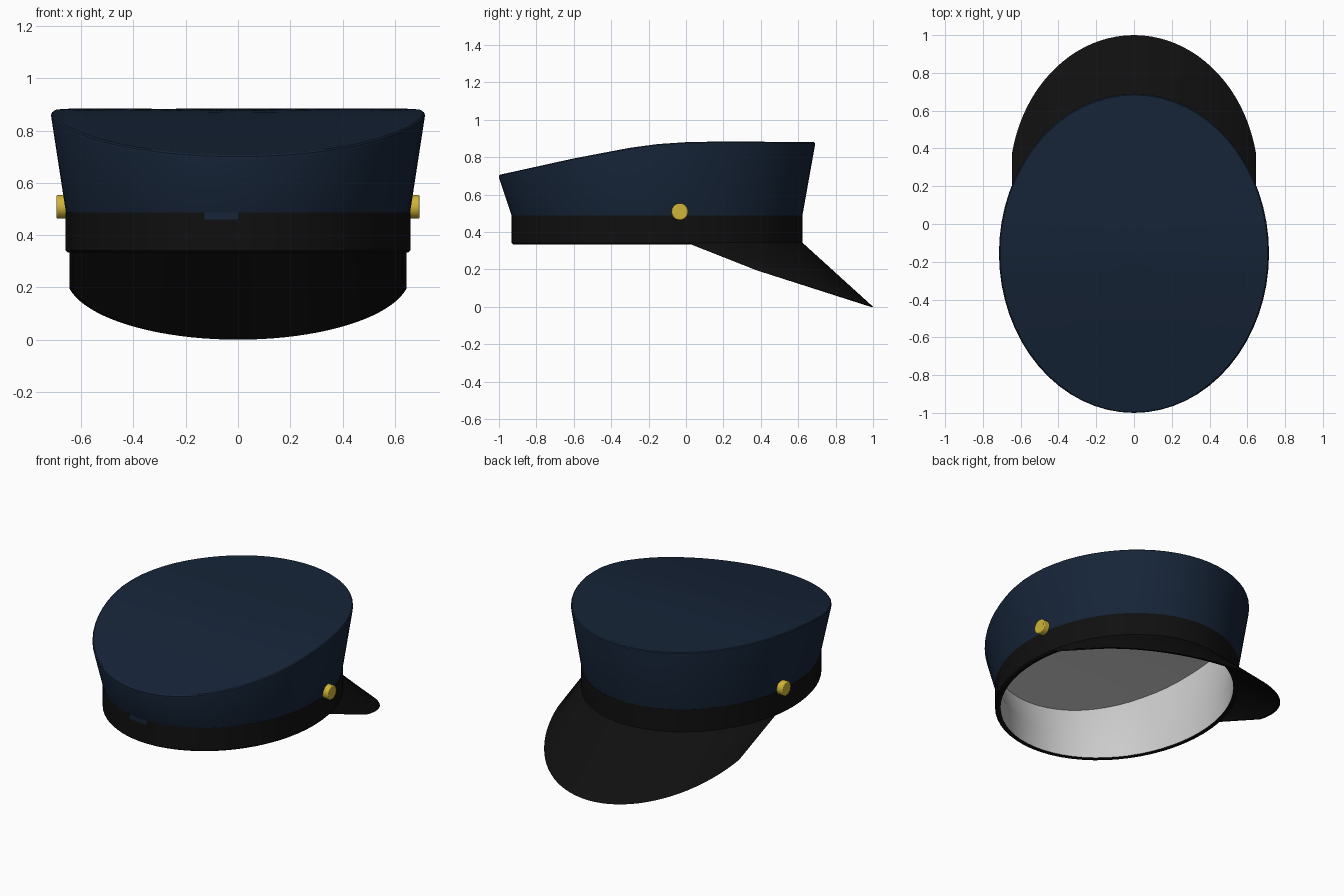
import bpy, math

if "Cube" in bpy.data.objects:
    bpy.data.objects.remove(bpy.data.objects["Cube"])

N = 64            # segments around the hat
CY = -0.155       # y centre of the band and crown ellipses


def mat(name, rgb):
    m = bpy.data.materials.new(name)
    m.diffuse_color = (*rgb, 1)
    m.use_nodes = True
    m.node_tree.nodes["Principled BSDF"].inputs["Base Color"].default_value = m.diffuse_color
    return m


navy = mat("navy_cloth", (0.008, 0.018, 0.040))
black = mat("black_leather", (0.005, 0.005, 0.005))
gold = mat("gold", (0.62, 0.46, 0.04))


def lerp(a, b, t):
    return a + (b - a) * t


def top_z(y):
    """Side profile of the crown's top, constant across x."""
    pts = [(-1.0, 0.705), (-0.6, 0.793), (-0.3, 0.85), (-0.15, 0.87),
           (0.0, 0.88), (0.2, 0.884), (0.7, 0.88)]
    for (y0, z0), (y1, z1) in zip(pts, pts[1:]):
        if y <= y1:
            return lerp(z0, z1, (y - y0) / (y1 - y0))
    return pts[-1][1]


def ring(rx, ry, zfun):
    out = []
    for i in range(N):
        a = 2 * math.pi * i / N
        y = CY + ry * math.sin(a)
        out.append((rx * math.cos(a), y, zfun(y)))
    return out


def loft(name, rings, material=None, closed=True):
    """Skin a list of equal-length rings or open strips."""
    n = len(rings[0])
    verts = [p for r in rings for p in r]
    faces = []
    for k in range(len(rings) - 1):
        for i in range(n if closed else n - 1):
            j = (i + 1) % n
            faces.append((k * n + i, k * n + j, (k + 1) * n + j, (k + 1) * n + i))
    me = bpy.data.meshes.new(name)
    me.from_pydata(verts, [], faces)
    ob = bpy.data.objects.new(name, me)
    bpy.context.collection.objects.link(ob)
    if material:
        me.materials.append(material)
    smooth(ob)
    return ob


def smooth(ob):
    bpy.ops.object.select_all(action='DESELECT')
    ob.select_set(True)
    bpy.context.view_layer.objects.active = ob
    bpy.ops.object.shade_smooth_by_angle(angle=math.radians(30))


def cap_rings(rx, ry, drop):
    """Concentric rings following the sloped top, rim to centre."""
    return [ring(rx * s, ry * s, lambda y: top_z(y) - drop)
            for s in (1, 0.85, 0.7, 0.5, 0.3, 0.15, 0.001)]


# Crown: flared wall with a small rounded rim and the sloped top
wall = [ring(0.658, 0.777, lambda y: 0.485),
        ring(0.715, 0.845, lambda y: top_z(y) - 0.014),
        ring(0.714, 0.844, lambda y: top_z(y) - 0.005)]
loft("crown", wall + cap_rings(0.708, 0.838, 0.0), navy)

# Band with a turned lower lip
band = loft("band", [ring(rx, rx + 0.118, lambda y, z=z: z) for rx, z in
                     ((0.628, 0.338), (0.652, 0.334), (0.66, 0.342),
                      (0.66, 0.46), (0.66, 0.487), (0.65, 0.488))], black)
# Small cloth notch at the middle of the band
band.data.materials.append(navy)
for i in (46, 47):
    band.data.polygons[3 * N + i].material_index = 1

# Grey lining: ceiling first, then down the wall, so it faces inward
lining = cap_rings(0.685, 0.81, 0.045)[::-1]
lining += [ring(0.628, 0.746, lambda y: 0.485), ring(0.628, 0.746, lambda y: 0.337)]
loft("lining", lining)

# Visor: the front part of the band ellipse swept forward and down
A0 = math.asin(-CY / 0.775)


def visor_edge(inset, tip):
    pts = []
    for i in range(41):
        a = lerp(A0, math.pi - A0, i / 40)
        x = (0.658 - inset) * math.cos(a)
        y = CY + (0.775 - inset) * math.sin(a)
        if tip:
            yo = CY + 0.775 * math.sin(a) + 0.38
            pts.append((x, y + 0.38, 0.195 * (1 - yo) / 0.62))
        else:
            pts.append((x, y, 0.345))
    return pts


loft("visor", [visor_edge(0.014, False), visor_edge(0.014, True),
               visor_edge(0, True), visor_edge(0, False)], black, closed=False)

# Side buttons
for side, label in ((-1, "left"), (1, "right")):
    bpy.ops.mesh.primitive_cylinder_add(vertices=32, radius=0.045, depth=0.045,
                                        location=(side * 0.6725, -0.033, 0.508),
                                        rotation=(0, math.pi / 2, 0))
    b = bpy.context.object
    b.name = "button_" + label
    b.data.materials.append(gold)
    bev = b.modifiers.new("edge", 'BEVEL')
    bev.width = 0.006
    bev.segments = 2
    smooth(b)
